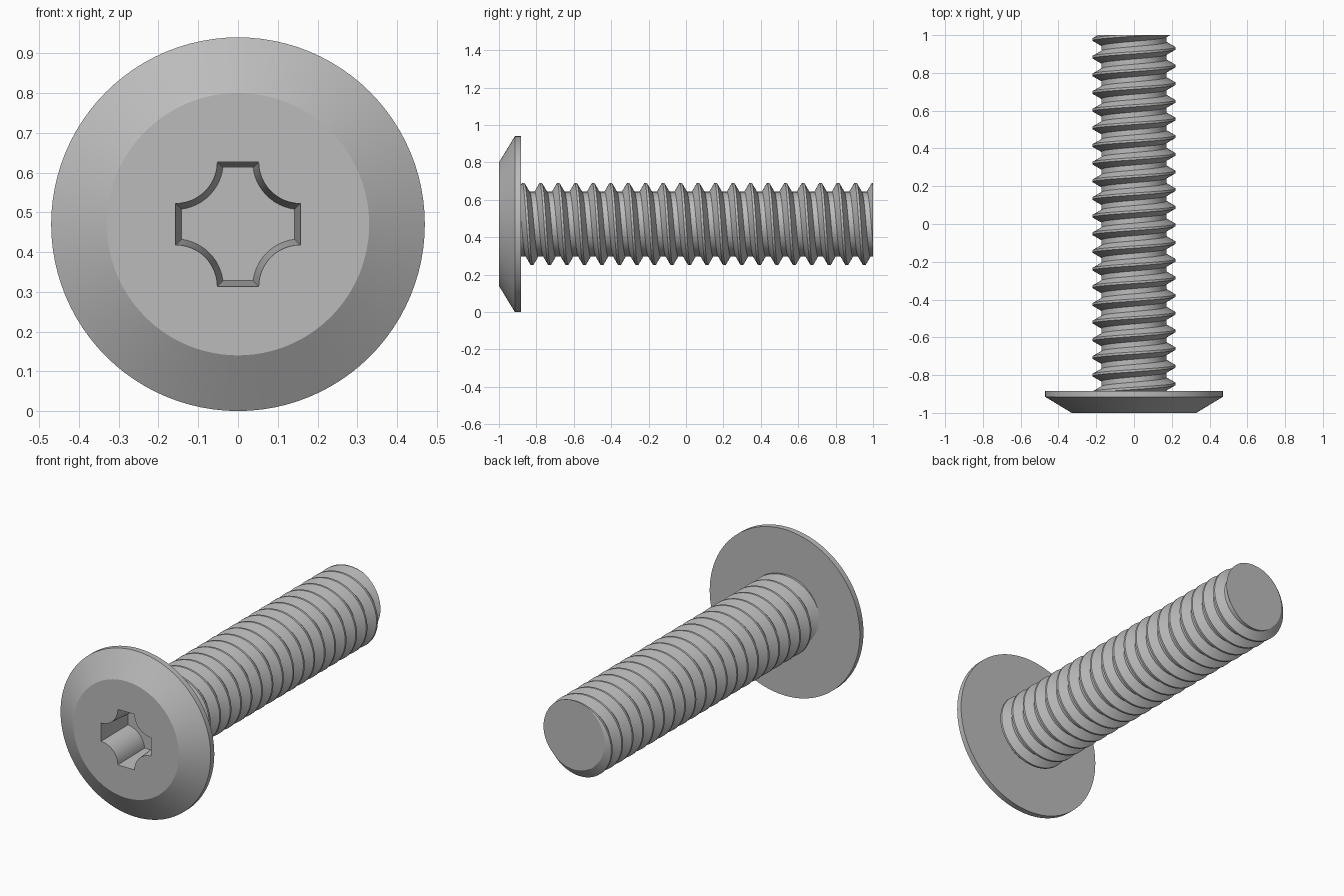
import bpy, bmesh
from math import sin, cos, asin, pi, radians
from mathutils import Vector

if "Cube" in bpy.data.objects:
    bpy.data.objects.remove(bpy.data.objects["Cube"], do_unlink=True)

AXIS_Z = 0.47        # height of the screw axis
PITCH = 0.0935       # thread pitch
SEG = 96             # sides around the axis

steel = bpy.data.materials.new("steel grey")
steel.use_nodes = True
GREY = (0.5, 0.5, 0.5, 1)
steel.diffuse_color = GREY
steel.node_tree.nodes["Principled BSDF"].inputs["Base Color"].default_value = GREY


def around(radius, angle, y):
    """Point about the screw axis; the angle runs from up towards +x."""
    return Vector((radius * sin(angle), y, AXIS_Z + radius * cos(angle)))


def add_loop(bm, points):
    return [bm.verts.new(p) for p in points]


def join_loops(bm, a, b):
    for i in range(len(a)):
        k = (i + 1) % len(a)
        bm.faces.new((a[i], a[k], b[k], b[i]))


def loop_edges(bm, loop):
    return [bm.edges.get((v, loop[i - 1])) for i, v in enumerate(loop)]


def finish(bm, name):
    bmesh.ops.recalc_face_normals(bm, faces=bm.faces)
    mesh = bpy.data.meshes.new(name)
    bm.to_mesh(mesh)
    bm.free()
    mesh.materials.append(steel)
    obj = bpy.data.objects.new(name, mesh)
    bpy.context.collection.objects.link(obj)
    bpy.ops.object.select_all(action='DESELECT')
    obj.select_set(True)
    bpy.context.view_layer.objects.active = obj
    bpy.ops.object.shade_smooth_by_angle(angle=radians(25))
    return obj


def socket_outline(reach, radius, y, centre=0.157, steps=12):
    """Four-armed cross whose inner corners are scooped by arcs."""
    skew = asin((centre - reach) / radius)
    points = []
    for quarter in range(4):
        turn = quarter * pi / 2
        for i in range(steps + 1):
            a = pi + skew + (pi / 2 - 2 * skew) * i / steps
            x, z = centre + radius * cos(a), centre + radius * sin(a)
            points.append(Vector((x * cos(turn) + z * sin(turn), y,
                                  AXIS_Z - x * sin(turn) + z * cos(turn))))
    return points


# Head: turned profile with a hidden plug that houses the drive socket
bm = bmesh.new()
profile = [(0.33, -1), (0.47, -0.915), (0.47, -0.883), (0.16, -0.883), (0.16, -0.75)]
rings = [add_loop(bm, [around(r, 2 * pi * i / SEG, y) for i in range(SEG)])
         for r, y in profile]
for a, b in zip(rings, rings[1:]):
    join_loops(bm, a, b)
bm.faces.new(rings[-1])

# Drive socket: slightly drafted walls and a flat floor
mouth = add_loop(bm, socket_outline(0.157, 0.105, -1))
floor = add_loop(bm, socket_outline(0.142, 0.12, -0.78))
join_loops(bm, mouth, floor)
bm.faces.new(floor)
bmesh.ops.triangle_fill(bm, use_beauty=True, normal=(0, -1, 0),
                        edges=loop_edges(bm, rings[0]) + loop_edges(bm, mouth))
finish(bm, "head")

# Threaded shank: one continuous right-handed helical strip
bm = bmesh.new()
ROOT, CREST = 0.173, 0.22
section = [(CREST, -0.006), (CREST, 0.006), (ROOT, 0.033), (ROOT, PITCH - 0.033)]
turns = 24
strip = []
for i in range(turns * SEG):
    y = 1 + PITCH * (i / SEG - turns + 2)
    strip.append(add_loop(bm, [around(r, 2 * pi * i / SEG, y + dy) for r, dy in section]))
for i in range((turns - 1) * SEG - 1):
    a = strip[i] + [strip[i + SEG][0]]
    b = strip[i + 1] + [strip[i + 1 + SEG][0]]
    for j in range(len(section)):
        bm.faces.new((a[j], b[j], b[j + 1], a[j + 1]))

# Trim the shank flat at both ends and cap the free end
for y, side in ((-0.9, -1), (1, 1)):
    cut = bmesh.ops.bisect_plane(bm, geom=bm.verts[:] + bm.edges[:] + bm.faces[:],
                                 dist=1e-6, plane_co=(0, y, 0), plane_no=(0, side, 0),
                                 clear_outer=True)
bmesh.ops.delete(bm, geom=[v for v in bm.verts if not v.link_faces], context='VERTS')
rim = [e for e in bm.edges if e.is_boundary and all(v.co.y > 0.999 for v in e.verts)]
bmesh.ops.holes_fill(bm, edges=rim, sides=0)
finish(bm, "threaded_shank")
